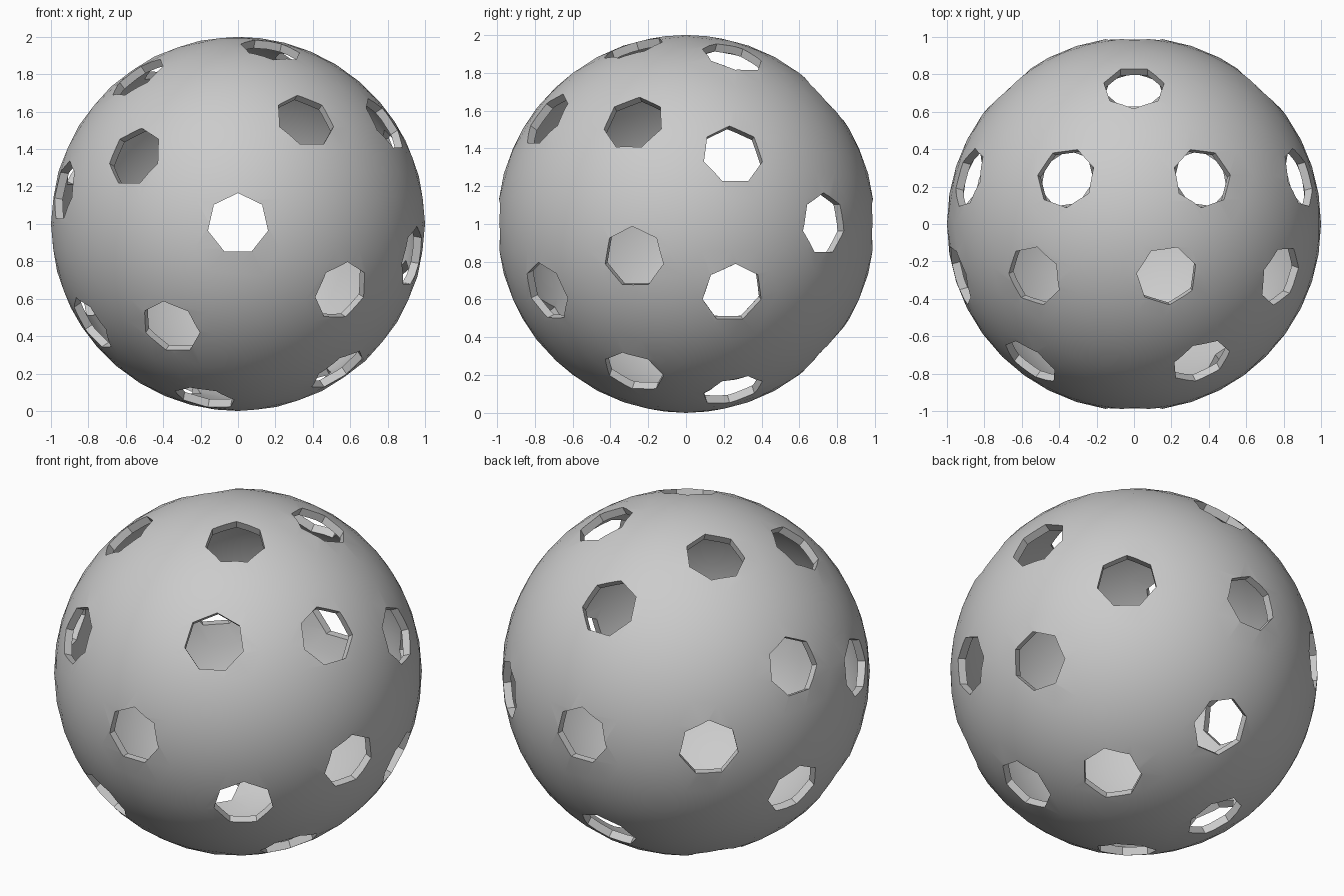
import bpy, bmesh, math
from mathutils import Vector, Matrix

if "Cube" in bpy.data.objects:
    bpy.data.objects.remove(bpy.data.objects["Cube"])

CENTRE = Vector((0, 0, 1))
THICK = 0.045
HOLE_R = 0.165


def make_object(name, bm):
    mesh = bpy.data.meshes.new(name)
    bm.to_mesh(mesh)
    bm.free()
    obj = bpy.data.objects.new(name, mesh)
    bpy.context.collection.objects.link(obj)
    return obj


# hollow ball: outer skin plus reversed inner skin
bm = bmesh.new()
bmesh.ops.create_icosphere(bm, subdivisions=4, radius=1.0,
                           matrix=Matrix.Translation(CENTRE))
outer = set(bm.faces)
bmesh.ops.create_icosphere(bm, subdivisions=4, radius=1.0 - THICK,
                           matrix=Matrix.Translation(CENTRE))
bmesh.ops.reverse_faces(bm, faces=[f for f in bm.faces if f not in outer])
ball = make_object("perforated_ball", bm)

# hole directions: rings around the y axis (y, count, start angle in degrees)
rings = [(-1, 1, 0), (-0.745, 4, 57), (-0.28, 8, 34.3),
         (0.25, 8, 22.5), (0.74, 4, 0), (1, 1, 0)]
directions = []
for y, count, start in rings:
    r = math.sqrt(max(0, 1 - y * y))
    for k in range(count):
        a = math.radians(start + 360 * k / count)
        directions.append(Vector((r * math.cos(a), y, r * math.sin(a))))

# seven-sided radial drills
bm = bmesh.new()
for d in directions:
    turn = d.to_track_quat('Z', 'Y').to_matrix().to_4x4()
    bmesh.ops.create_cone(bm, cap_ends=True, segments=7, radius1=HOLE_R,
                          radius2=HOLE_R, depth=0.4,
                          matrix=Matrix.Translation(CENTRE + d) @ turn)
drills = make_object("hole_cutters", bm)
drills.hide_render = True

# cut the holes
bpy.context.view_layer.objects.active = ball
ball.select_set(True)
mod = ball.modifiers.new("holes", 'BOOLEAN')
mod.operation = 'DIFFERENCE'
mod.solver = 'EXACT'
mod.object = drills
bpy.ops.object.modifier_apply(modifier=mod.name)
bpy.data.objects.remove(drills)

# one plain colour, smooth skin with sharp hole rims
mat = bpy.data.materials.new("light grey plastic")
mat.diffuse_color = (0.6, 0.6, 0.6, 1)
mat.use_nodes = True
mat.node_tree.nodes["Principled BSDF"].inputs["Base Color"].default_value = mat.diffuse_color
ball.data.materials.clear()
ball.data.materials.append(mat)
bpy.ops.object.shade_smooth_by_angle(angle=math.radians(35))
